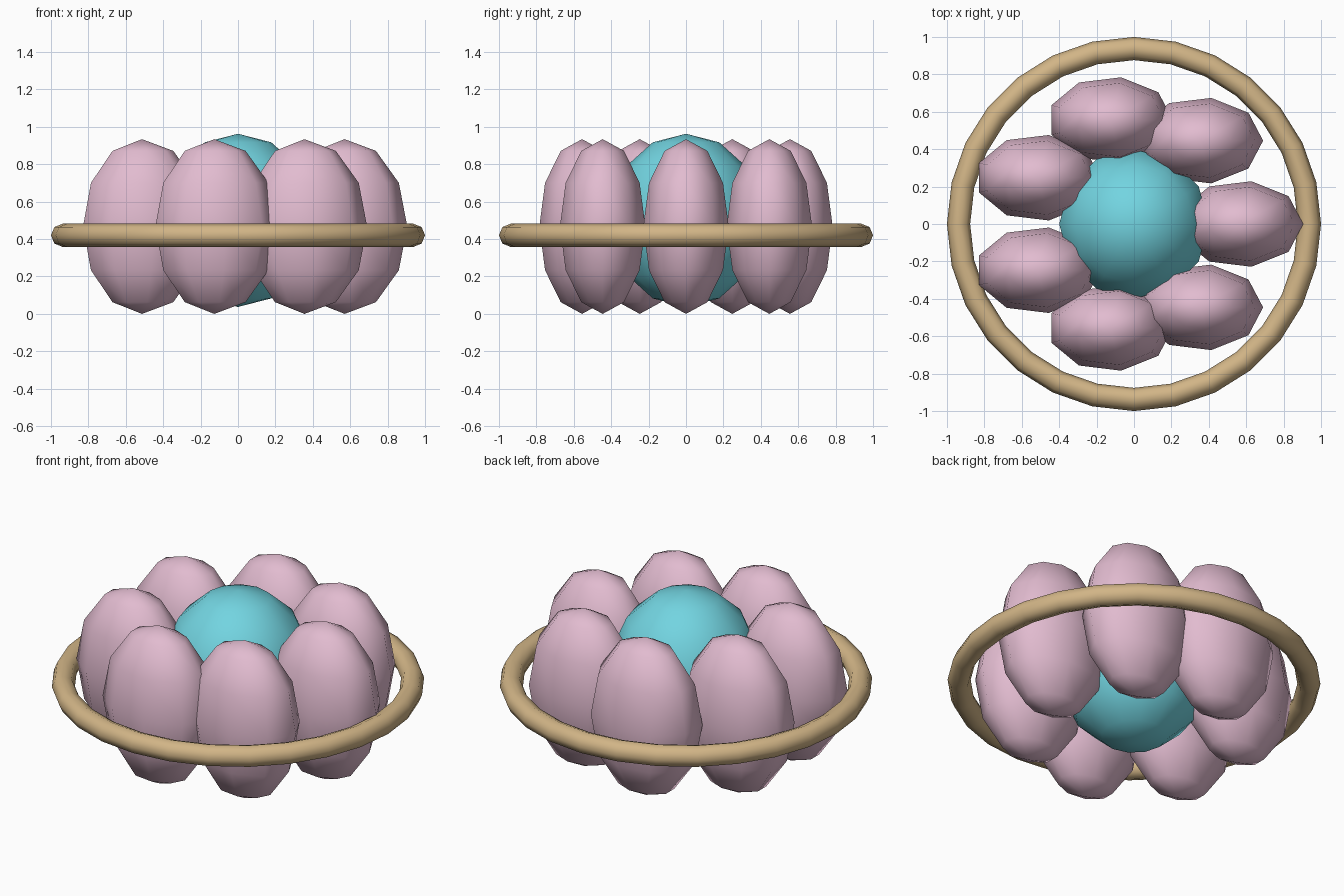
import bpy, bmesh
from math import sin, cos, pi, tau

if "Cube" in bpy.data.objects:
    bpy.data.objects.remove(bpy.data.objects["Cube"])


def material(name, rgb):
    m = bpy.data.materials.new(name)
    m.diffuse_color = (*rgb, 1)
    m.use_nodes = True
    m.node_tree.nodes["Principled BSDF"].inputs["Base Color"].default_value = m.diffuse_color
    return m


def ellipsoid(name, centre, radii, segments, rings, mat):
    """Low-poly ellipsoid whose first meridian points along +x."""
    bm = bmesh.new()
    top = bm.verts.new((0, 0, radii[2]))
    bottom = bm.verts.new((0, 0, -radii[2]))
    rows = []
    for r in range(1, rings):
        t = pi * r / rings
        rows.append([bm.verts.new((radii[0] * sin(t) * cos(tau * s / segments),
                                   radii[1] * sin(t) * sin(tau * s / segments),
                                   radii[2] * cos(t))) for s in range(segments)])
    for s in range(segments):
        n = (s + 1) % segments
        bm.faces.new((top, rows[0][s], rows[0][n]))
        bm.faces.new((bottom, rows[-1][n], rows[-1][s]))
        for a, b in zip(rows, rows[1:]):
            bm.faces.new((a[s], b[s], b[n], a[n]))
    for f in bm.faces:
        f.smooth = True
    mesh = bpy.data.meshes.new(name)
    bm.to_mesh(mesh)
    bm.free()
    mesh.materials.append(mat)
    obj = bpy.data.objects.new(name, mesh)
    obj.location = centre
    bpy.context.collection.objects.link(obj)
    return obj


pink = material("petal_pink", (0.76, 0.50, 0.63))
teal = material("core_teal", (0.17, 0.66, 0.75))
tan = material("ring_tan", (0.64, 0.46, 0.24))

# Central core
ellipsoid("core", (0, 0, 0.50), (0.41, 0.41, 0.463), 12, 7, teal)

# Seven petals around the core, all keeping the same orientation
for i in range(7):
    a = tau * i / 7
    ellipsoid(f"petal_{i + 1}", (0.57 * cos(a), 0.57 * sin(a), 0.467),
              (0.335, 0.232, 0.467), 9, 6, pink)

# Outer hoop
bpy.ops.mesh.primitive_torus_add(major_segments=28, minor_segments=8,
                                 major_radius=0.938, minor_radius=0.062,
                                 location=(0, 0, 0.42))
hoop = bpy.context.object
hoop.name = "hoop"
hoop.data.materials.append(tan)
bpy.ops.object.shade_smooth()
